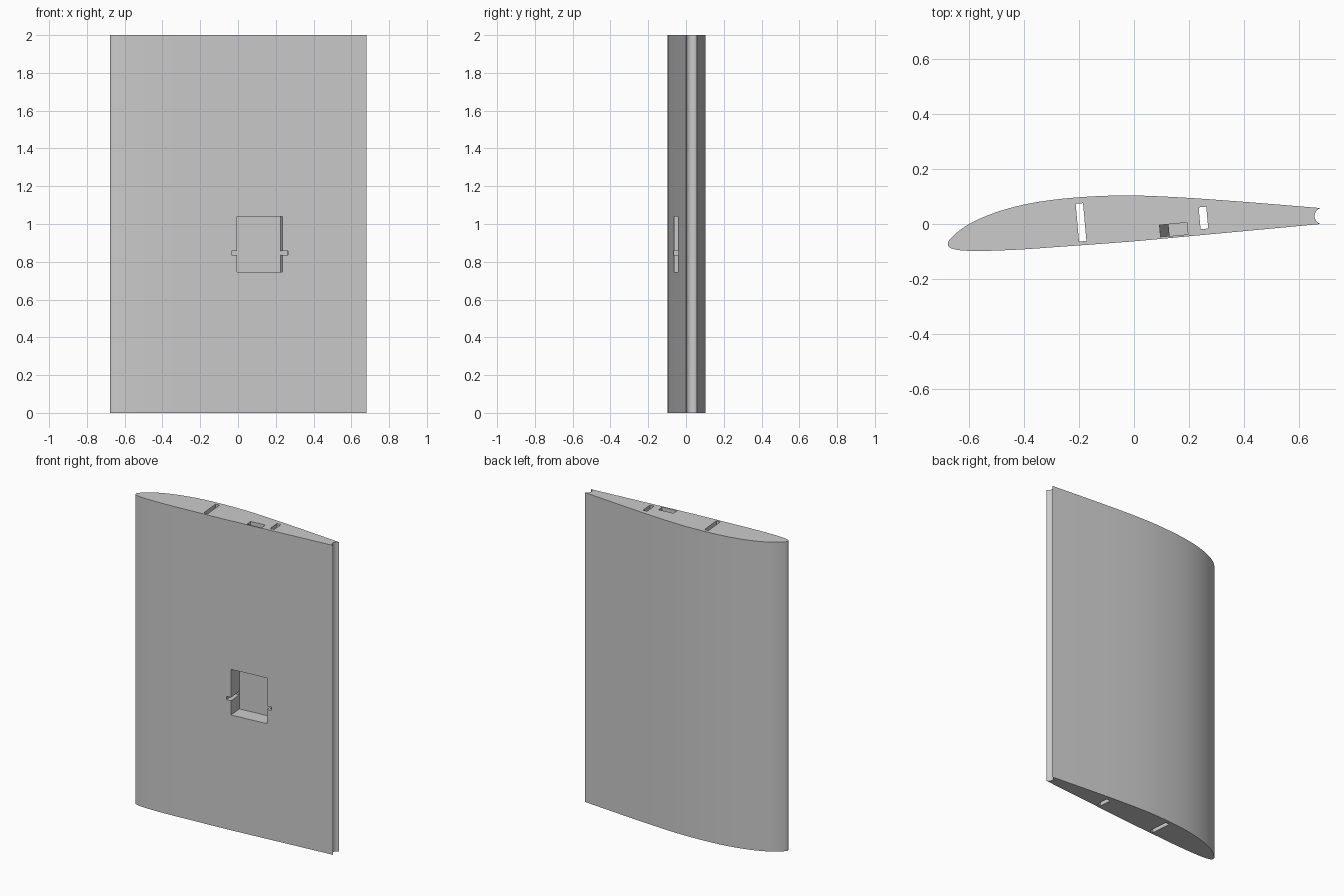
import bpy, bmesh, math
from mathutils import Vector

cube = bpy.data.objects.get("Cube")
if cube:
    bpy.data.objects.remove(cube, do_unlink=True)

SPAN = 2.0
TILT = math.radians(5.1)          # slope of the flat lower skin
U = Vector((math.cos(TILT), math.sin(TILT)))
N = Vector((-math.sin(TILT), math.cos(TILT)))

grey = bpy.data.materials.new("light grey")
grey.use_nodes = True
grey.diffuse_color = (0.6, 0.6, 0.6, 1)
grey.node_tree.nodes["Principled BSDF"].inputs["Base Color"].default_value = (0.6, 0.6, 0.6, 1)


def spline(points, steps=6):
    """Smooth curve through the points, without the last one."""
    pts = [Vector(p) for p in points]
    pts = [2 * pts[0] - pts[1]] + pts + [2 * pts[-1] - pts[-2]]
    out = []
    for a, b, c, d in zip(pts, pts[1:], pts[2:], pts[3:]):
        ta = max((b - a).length, 1e-6) ** 0.5
        tb = max((c - b).length, 1e-6) ** 0.5
        tc = max((d - c).length, 1e-6) ** 0.5
        m1 = tb * ((b - a) / ta - (c - a) / (ta + tb) + (c - b) / tb)
        m2 = tb * ((c - b) / tb - (d - b) / (tb + tc) + (d - c) / tc)
        for i in range(steps):
            t = i / steps
            out.append((2*t**3 - 3*t**2 + 1) * b + (t**3 - 2*t**2 + t) * m1
                       + (3*t**2 - 2*t**3) * c + (t**3 - t**2) * m2)
    return out


def prism(name, outline, z0, z1, shift=Vector((0, 0))):
    """Vertical prism; shift slides its lower end sideways."""
    bm = bmesh.new()
    low = [bm.verts.new((*(p + shift), z0)) for p in outline]
    top = [bm.verts.new((*p, z1)) for p in outline]
    bm.faces.new(low)
    bm.faces.new(top)
    for i in range(len(outline)):
        j = (i + 1) % len(outline)
        bm.faces.new((low[i], low[j], top[j], top[i]))
    bmesh.ops.recalc_face_normals(bm, faces=bm.faces)
    mesh = bpy.data.meshes.new(name)
    bm.to_mesh(mesh)
    bm.free()
    mesh.materials.append(grey)
    obj = bpy.data.objects.new(name, mesh)
    bpy.context.collection.objects.link(obj)
    return obj


def tilted_box(centre, width, depth):
    c = Vector(centre)
    return [c + U * sx * width / 2 + N * sy * depth / 2
            for sx, sy in ((-1, -1), (1, -1), (1, 1), (-1, 1))]


# Aerofoil outline: upper skin to nose, round the nose, back along lower skin
outline = spline([(0.68, 0.058), (0.385, 0.082), (0.167, 0.097), (-0.015, 0.104),
                  (-0.16, 0.1), (-0.305, 0.087), (-0.422, 0.066), (-0.524, 0.035),
                  (-0.604, -0.002), (-0.655, -0.04), (-0.678, -0.068), (-0.674, -0.084),
                  (-0.645, -0.094), (-0.596, -0.098), (-0.54, -0.098), (-0.415, -0.093),
                  (-0.27, -0.083), (0, -0.063), (0.24, -0.041), (0.68, 0)])
# Concave hinge groove along the trailing edge
outline.append(Vector((0.68, 0)))
for i in range(1, 16):
    a = math.radians(-105 - 150 * i / 16)
    outline.append(Vector((0.688 + 0.03 * math.cos(a), 0.029 + 0.03 * math.sin(a))))
wing = prism("wing_panel", outline, 0, SPAN)

# Spar slots, servo bay with mounting ears, and slanted cable duct
mouth = Vector((0.115, -0.055))
bay = mouth + N * 0.025
cutters = [
    prism("front_spar_slot", tilted_box((-0.193, 0.006), 0.027, 0.138), -0.1, SPAN + 0.1),
    prism("rear_spar_slot", tilted_box((0.253, 0.022), 0.028, 0.08), -0.1, SPAN + 0.1),
    prism("servo_bay", tilted_box(bay, 0.241, 0.15), 0.745, 1.04),
    prism("servo_ear_slot", tilted_box(bay - N * 0.001, 0.302, 0.148), 0.837, 0.858),
    prism("cable_duct", tilted_box((0.144, -0.021), 0.1, 0.043), 1.0, SPAN + 0.02, U * 0.035),
]
bpy.context.view_layer.objects.active = wing
for cutter in cutters:
    mod = wing.modifiers.new(cutter.name, 'BOOLEAN')
    mod.operation = 'DIFFERENCE'
    mod.solver = 'EXACT'
    mod.object = cutter
    bpy.ops.object.modifier_apply(modifier=mod.name)
    bpy.data.objects.remove(cutter, do_unlink=True)

bpy.ops.object.select_all(action='DESELECT')
wing.select_set(True)
bpy.ops.object.shade_smooth_by_angle(angle=math.radians(25))
